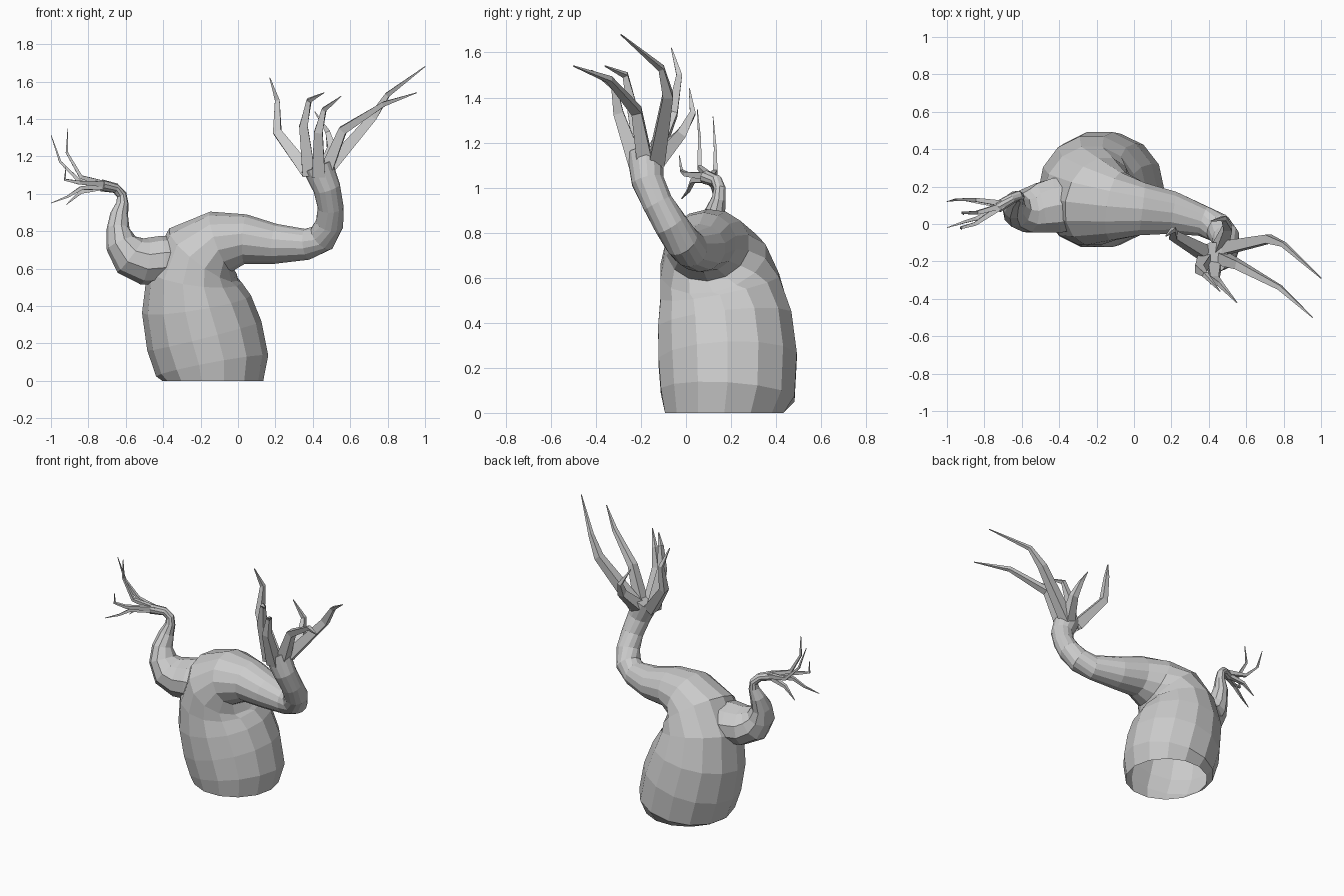
import bpy, math
from mathutils import Vector


def tube(name, rings, sides, start=None, cap=True):
    """Sweep a flat-faced tube through rings of (x, y, z, radius[, y radius])."""
    pts = [Vector(r[:3]) for r in rings]
    n = len(pts)
    verts, faces = [], []
    for i, r in enumerate(rings):
        t = (pts[min(i + 1, n - 1)] - pts[max(i - 1, 0)]).normalized()
        if i == 0 and start:
            t = Vector(start)
        u = Vector((0, 1, 0))
        u = (u - t * u.dot(t)).normalized()
        v = u.cross(t)
        ry = r[4] if len(r) > 4 else r[3]
        for k in range(sides):
            a = 2 * math.pi * (k + 0.5) / sides
            verts.append(pts[i] + u * ry * math.cos(a) + v * r[3] * math.sin(a))
    for i in range(n - 1):
        for k in range(sides):
            a, b = i * sides + k, i * sides + (k + 1) % sides
            faces.append((a, a + sides, b + sides, b))
    if cap:
        faces.append(tuple(range((n - 1) * sides, n * sides)))
    me = bpy.data.meshes.new(name)
    me.from_pydata(verts, [], faces)
    ob = bpy.data.objects.new(name, me)
    bpy.context.collection.objects.link(ob)
    return ob


def twigs(name, radii, paths):
    """Bent, tapering four-sided twigs."""
    for j, p in enumerate(paths):
        rs = radii[:len(p) - 1] + radii[-1:]
        tube(f"{name}_{j + 1}", [(*q, r) for q, r in zip(p, rs)], 4)


# Swollen trunk, bending over into the large right branch (open underneath)
tube("trunk", [
    (-0.135, 0.17, 0, 0.27), (-0.138, 0.185, 0.08, 0.305),
    (-0.18, 0.185, 0.24, 0.315), (-0.222, 0.172, 0.41, 0.295, 0.305),
    (-0.232, 0.15, 0.56, 0.255, 0.275), (-0.185, 0.12, 0.675, 0.23, 0.245),
    (-0.09, 0.095, 0.745, 0.17, 0.19), (0.04, 0.08, 0.757, 0.133, 0.145),
    (0.2, 0.06, 0.732, 0.107, 0.118), (0.37, 0.015, 0.73, 0.083),
    (0.45, -0.02, 0.765, 0.08), (0.49, -0.07, 0.84, 0.075),
    (0.495, -0.125, 0.93, 0.069), (0.475, -0.17, 1.03, 0.073),
    (0.425, -0.18, 1.15, 0.083)], 14, start=(0, 0, 1))

# Short left branch with a bulging elbow
tube("left_branch", [
    (-0.34, 0.11, 0.645, 0.13, 0.15), (-0.41, 0.1, 0.645, 0.13, 0.155),
    (-0.5, 0.085, 0.64, 0.127, 0.14), (-0.575, 0.07, 0.67, 0.115, 0.12),
    (-0.625, 0.075, 0.735, 0.085, 0.095), (-0.642, 0.095, 0.81, 0.062, 0.07),
    (-0.635, 0.13, 0.89, 0.048), (-0.618, 0.145, 0.95, 0.033),
    (-0.622, 0.15, 0.995, 0.027), (-0.655, 0.135, 1.03, 0.027),
    (-0.73, 0.09, 1.045, 0.032)], 10)

# Twigs on the right branch
twigs("right_twig", [0.05, 0.032, 0.018, 0.003], [
    [(0.47, -0.13, 1.12), (0.72, -0.08, 1.41), (0.8, -0.11, 1.53), (1.0, -0.29, 1.68)],
    [(0.46, -0.18, 1.1), (0.56, -0.22, 1.34), (0.78, -0.34, 1.48), (0.955, -0.5, 1.54)],
    [(0.37, -0.15, 1.12), (0.21, -0.06, 1.33), (0.21, -0.03, 1.5), (0.17, -0.065, 1.62)],
    [(0.38, -0.19, 1.1), (0.35, -0.24, 1.36), (0.38, -0.27, 1.5), (0.46, -0.36, 1.54)],
    [(0.43, -0.22, 1.1), (0.43, -0.3, 1.33), (0.46, -0.32, 1.45), (0.55, -0.42, 1.52)],
    [(0.46, -0.13, 1.12), (0.5, -0.02, 1.24), (0.48, 0.03, 1.33), (0.41, 0.015, 1.44)]])

# Twigs on the left branch
twigs("left_twig", [0.022, 0.014, 0.009, 0.002], [
    [(-0.7, 0.11, 1.045), (-0.85, 0.13, 1.07), (-0.95, 0.13, 1.17), (-1.0, 0.12, 1.315)],
    [(-0.7, 0.1, 1.05), (-0.84, 0.06, 1.09), (-0.915, 0.06, 1.22), (-0.91, 0.05, 1.35)],
    [(-0.7, 0.1, 1.05), (-0.85, 0.0, 1.06), (-0.925, -0.02, 1.075), (-0.92, -0.03, 1.145)],
    [(-0.7, 0.1, 1.04), (-0.84, 0.03, 1.03), (-0.91, 0.01, 0.985), (-1.0, -0.02, 0.95)],
    [(-0.7, 0.1, 1.04), (-0.84, 0.12, 1.01), (-0.92, 0.13, 0.94)]])
